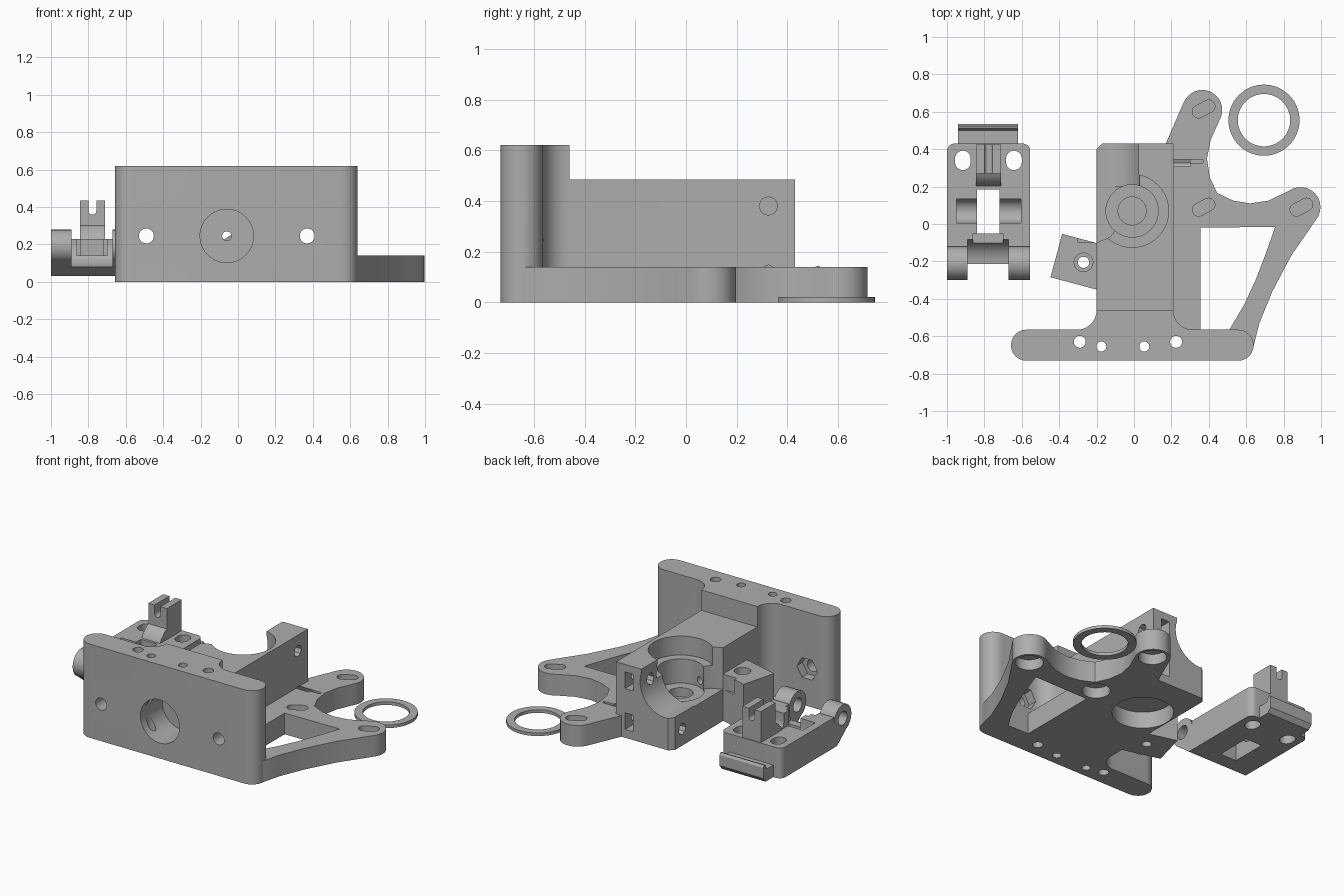
import bpy, bmesh, math
from mathutils import Matrix, Vector

cube = bpy.data.objects.get("Cube")
if cube:
    bpy.data.objects.remove(cube, do_unlink=True)

grey = bpy.data.materials.new("plain grey")
grey.diffuse_color = (0.42, 0.42, 0.42, 1)
grey.use_nodes = True
grey.node_tree.nodes["Principled BSDF"].inputs["Base Color"].default_value = (0.42, 0.42, 0.42, 1)


def make(name, bm):
    bmesh.ops.recalc_face_normals(bm, faces=bm.faces)
    me = bpy.data.meshes.new(name)
    bm.to_mesh(me)
    bm.free()
    ob = bpy.data.objects.new(name, me)
    bpy.context.collection.objects.link(ob)
    me.materials.append(grey)
    return ob


def arc(cx, cy, r, a0, a1, n=12):
    return [(cx + r * math.cos(math.radians(a0 + (a1 - a0) * i / n)),
             cy + r * math.sin(math.radians(a0 + (a1 - a0) * i / n))) for i in range(n + 1)]


def prism(name, pts, lo, hi, axis="z"):
    """Extrude a 2D outline: (x, y) along z, (y, z) along x, (x, z) along y."""
    place = {"z": lambda a, b, c: (a, b, c), "x": lambda a, b, c: (c, a, b),
             "y": lambda a, b, c: (a, c, b)}[axis]
    bm = bmesh.new()
    face = bm.faces.new([bm.verts.new(place(a, b, lo)) for a, b in pts])
    ext = bmesh.ops.extrude_face_region(bm, geom=[face])
    bmesh.ops.translate(bm, vec=Vector(place(0, 0, hi - lo)),
                        verts=[v for v in ext["geom"] if isinstance(v, bmesh.types.BMVert)])
    return make(name, bm)


def cyl(a, b, r, lo, hi, axis="z", n=40):
    return prism("cutter", arc(a, b, r, 0, 360 - 360 / n, n - 1), lo, hi, axis)


def box(x0, x1, y0, y1, z0, z1, name="cutter"):
    return prism(name, [(x0, y0), (x1, y0), (x1, y1), (x0, y1)], z0, z1)


def slot(x, y, half, r, deg):
    """Outline of a rounded slot."""
    c, s = half * math.cos(math.radians(deg)), half * math.sin(math.radians(deg))
    return arc(x + c, y + s, r, deg - 90, deg + 90) + arc(x - c, y - s, r, deg + 90, deg + 270)


def combine(ob, other, op="DIFFERENCE"):
    m = ob.modifiers.new("bool", "BOOLEAN")
    m.operation, m.object, m.solver = op, other, "EXACT"
    bpy.context.view_layer.objects.active = ob
    bpy.ops.object.modifier_apply(modifier=m.name)
    bpy.data.objects.remove(other, do_unlink=True)


def cut(ob, *cutters):
    for c in cutters:
        combine(ob, c)


def add(ob, *parts):
    for p in parts:
        combine(ob, p, "UNION")


def smooth(ob):
    bpy.ops.object.select_all(action="DESELECT")
    ob.select_set(True)
    bpy.context.view_layer.objects.active = ob
    bpy.ops.object.shade_smooth_by_angle(angle=math.radians(30))


# Mounting plate with fillets running into the body
outline = (arc(-.575, -.648, .083, 90, 270) + arc(.557, -.648, .083, -90, 90)
           + arc(.315, -.46, .105, 270, 180) + arc(-.305, -.46, .105, 0, -90))
main = prism("extruder_body", outline, 0, .62)

# Long block with a nicked back corner
block = prism("block", [(-.2, -.5), (.21, -.5), (.21, .43), (-.17, .43), (-.2, .4)], 0, .485)

# Flat motor bracket with two rounded arms and a triangular window
bracket_pts = ([(.1, -.6), (.6, -.7), (.64, -.65), (.67, -.53), (.74, -.36), (.84, -.17), (.93, -.04)]
               + arc(.89, .09, .107, -40, 125)
               + [(.72, .125), (.62, .11), (.53, .125), (.445, .165), (.405, .25),
                  (.39, .35), (.41, .45), (.45, .54)]
               + arc(.365, .61, .107, -20, 155) + [(.17, .43), (.1, .43)])
bracket = prism("bracket", bracket_pts, 0, .14)
cut(bracket, prism("window", [(.355, -.565), (.51, -.565), (.59, -.43), (.65, -.3), (.70, -.17),
                              (.755, -.015), (.355, -.02)], -.1, .3))

# Turned hinge block on the side
hinge = box(-.14, .2, -.12, .12, 0, .31, "hinge")
hinge.data.transform(Matrix.Translation((-.28, -.205, 0)) @ Matrix.Rotation(math.radians(-15), 4, "Z"))
add(main, block, bracket, hinge)
cut(main, cyl(-.27, -.205, .05, .06, .5), cyl(-.27, -.205, .03, -.1, .1))

# Side trough and stepped drive bore
cut(main, cyl(-.155, .40, .19, .07, .6, "y"),
    box(-.4, .025, .07, .6, .40, .6),
    prism("scoop", [(-.3, -.1), (-.2, -.1), (-.13, -.07), (-.09, -.02), (-.01, .07), (-.01, .2), (-.3, .2)],
          .21, .6),
    cyl(-.01, .07, .195, .36, .6), cyl(-.01, .07, .14, .2, .6),
    cyl(-.01, .07, .075, .14, .6), cyl(-.01, .07, .185, -.1, .11))

# Front socket, filament hole, plate bolts with hex nut pockets
cut(main, cyl(-.06, .245, .143, -.9, -.5, "y"), cyl(-.06, .245, .025, -.6, .0, "y", 16))
for x in (-.49, .37):
    cut(main, cyl(x, .245, .04, -.9, -.5, "y", 24), cyl(x, .245, .075, -.625, -.5, "y", 6))

# Vertical holes through the plate
for x, y, r in ((-.29, -.63, .032), (-.175, -.655, .027), (.055, -.655, .027), (.225, -.63, .032)):
    cut(main, cyl(x, y, r, -.1, .8, "z", 24))

# Cross bolts with nut pockets in the back end
for z in (.11, .38):
    cut(main, cyl(.325, z, .037, -.4, .3, "x", 8), box(.085, .145, .26, .5, z - .055, z + .055))
cut(main, box(.212, .37, .325, .345, .1, .2))

# Motor slots with round counterbores underneath
for x, y in ((.372, .615), (.372, .09), (.895, .09)):
    cut(main, prism("slot", slot(x, y, .03, .034, 28), .08, .3), cyl(x, y, .085, -.1, .07))
smooth(main)

# Idler: side profile with a round hinge barrel, swept across its width
profile = arc(-.21, .19, .09, 245, 0, 16) + [(-.12, .23), (.43, .23), (.43, .03), (-.15, .03)]
idler = prism("idler", profile, -1, -.555, "x")
body_edge = (arc(-.96, .39, .04, 180, 90, 6) + arc(-.595, .39, .04, 90, 0, 6)
             + [(-.555, -.4), (-1, -.4)])
combine(idler, prism("rounding", body_edge, -.1, .6), "INTERSECT")
cut(idler, cyl(-.21, .21, .13, -.89, -.67, "x"), cyl(-.21, .19, .045, -1.1, -.4, "x", 24))

# Tower with a sloped foot, then its wire notch
add(idler, prism("tower", [(.19, .2), (.21, .25), (.25, .29), (.27, .30), (.27, .435), (.425, .435),
                           (.425, .2)], -.845, -.71, "x"))
cut(idler, box(-.8, -.757, .1, .6, .38, .6), cyl(-.7785, .38, .0215, .1, .6, "y", 16))

# Bearing window, axle groove and spring holes
cut(idler, box(-.84, -.72, -.05, .185, -.1, .26), box(-.86, -.70, -.13, -.05, .14, .26),
    box(-.95, -.605, .005, .135, .18, .4), cyl(.07, .18, .065, -.95, -.605, "x"))
for x in (-.915, -.642):
    cut(idler, prism("hole", slot(x, .34, .01, .042, 90), -.1, .4))
smooth(idler)

# Finger lip with a ridge
lip = prism("finger_lip", [(.42, .03), (.51, .03), (.535, .06), (.535, .13), (.525, .145), (.51, .14),
                           (.50, .11), (.42, .11)], -.94, -.62, "x")
smooth(lip)

# Loose washer
washer = cyl(.695, .555, .19, 0, .02, "z", 64)
washer.name = "washer"
cut(washer, cyl(.695, .555, .14, -.1, .1, "z", 64))
smooth(washer)
